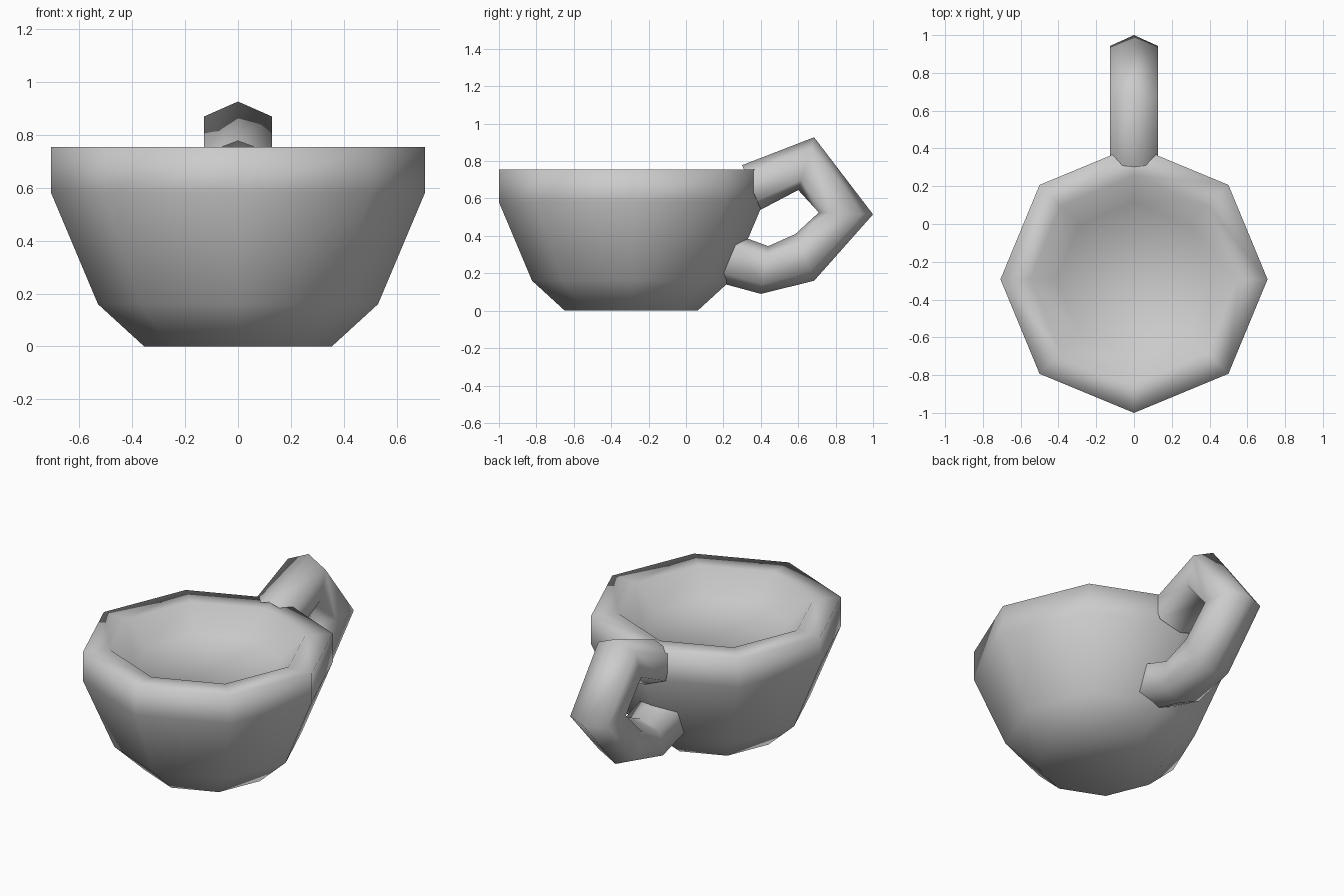
import bpy
import bmesh
import math

if "Cube" in bpy.data.objects:
    bpy.data.objects.remove(bpy.data.objects["Cube"])


def loft(name, rings, capped):
    """Skin equal-sized rings of points into one smooth-shaded mesh."""
    n = len(rings[0])
    bm = bmesh.new()
    loops = [[bm.verts.new(p) for p in ring] for ring in rings]
    for a, b in zip(loops, loops[1:]):
        for j in range(n):
            k = (j + 1) % n
            bm.faces.new((a[j], a[k], b[k], b[j]))
    if capped:
        bm.faces.new(loops[0])
        bm.faces.new(loops[-1])
    bmesh.ops.recalc_face_normals(bm, faces=bm.faces)
    mesh = bpy.data.meshes.new(name)
    bm.to_mesh(mesh)
    bm.free()
    mesh.shade_smooth()
    obj = bpy.data.objects.new(name, mesh)
    bpy.context.collection.objects.link(obj)
    return obj


# Eight-sided thick bowl: outside profile up, flat rim, shallow inside
CUP_Y = -0.293
profile = [(0.355, 0.0), (0.53, 0.16), (0.707, 0.58), (0.707, 0.755),
           (0.55, 0.755), (0.41, 0.62)]
loft("cup_bowl", [
    [(r * math.cos(math.pi * a / 4), CUP_Y + r * math.sin(math.pi * a / 4), z)
     for a in range(8)]
    for r, z in profile], capped=True)

# Six-sided open handle tube: each section has an outer and an inner (y, z) point
HALF_WIDTH = 0.128
sections = [((0.30, 0.778), (0.40, 0.54)),
            ((0.685, 0.927), (0.60, 0.645)),
            ((1.0, 0.515), (0.71, 0.525)),
            ((0.685, 0.16), (0.585, 0.41)),
            ((0.40, 0.09), (0.44, 0.345)),
            ((0.16, 0.155), (0.25, 0.415))]
hexagon = [(0, 0), (1, 0.2), (1, 0.8), (0, 1), (-1, 0.8), (-1, 0.2)]
loft("cup_handle", [
    [(x * HALF_WIDTH, o[0] + (i[0] - o[0]) * t, o[1] + (i[1] - o[1]) * t)
     for x, t in hexagon]
    for o, i in sections], capped=False)
